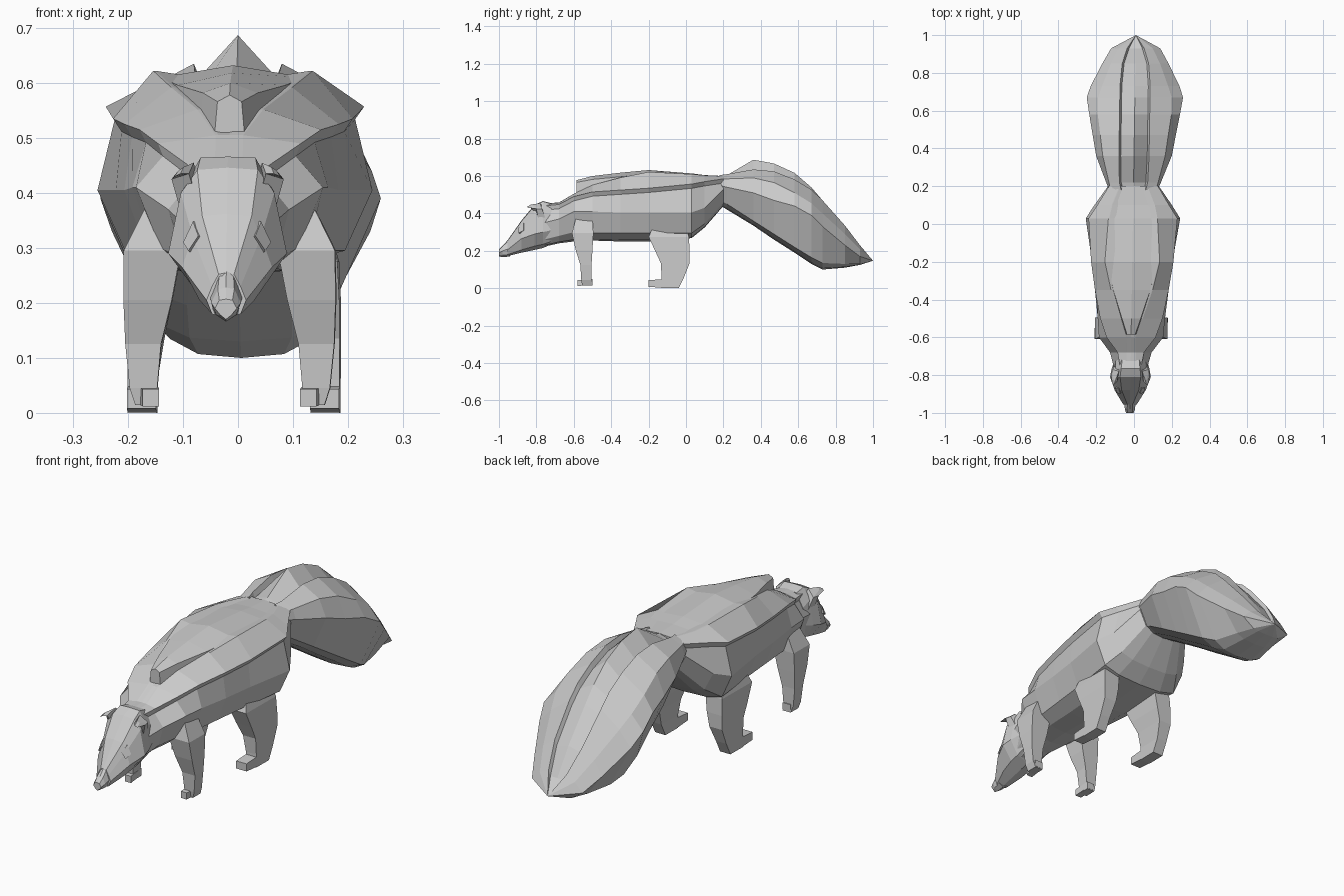
import bpy, bmesh

grey = bpy.data.materials.new("light grey")
grey.diffuse_color = (0.6, 0.6, 0.6, 1)


def lean(y):
    """Sideways drift of the centre line along the animal."""
    return -0.006 + 0.016 * y


def finish(name, bm):
    bmesh.ops.remove_doubles(bm, verts=bm.verts, dist=0.0005)
    bmesh.ops.recalc_face_normals(bm, faces=bm.faces)
    for v in bm.verts:
        v.co.x += lean(v.co.y)
    me = bpy.data.meshes.new(name)
    bm.to_mesh(me)
    bm.free()
    me.materials.append(grey)
    ob = bpy.data.objects.new(name, me)
    bpy.context.collection.objects.link(ob)
    return ob


def loft(bm, rings):
    rows = [[bm.verts.new(p) for p in r] for r in rings]
    n = len(rows[0])
    for a, b in zip(rows, rows[1:]):
        for i in range(n):
            j = (i + 1) % n
            bm.faces.new((a[i], a[j], b[j], b[i]))
    bm.faces.new(rows[0])
    bm.faces.new(rows[-1])


def half_loft(name, stations, round_under=False):
    """Stations are (y, half outline from top centre to bottom centre)."""
    bm = bmesh.new()
    rings = []
    for y, h in stations:
        if round_under:
            (xa, za), (_, zb) = h[-2], h[-1]
            h = h[:-1] + [(xa * .6, zb + (za - zb) * .2), h[-1]]
        rings.append([(x, y, z) for x, z in h] + [(-x, y, z) for x, z in h[-2:0:-1]])
    loft(bm, rings)
    return finish(name, bm)


def pair(name, rings):
    for side, s in (("left", -1), ("right", 1)):
        bm = bmesh.new()
        loft(bm, [[(s * x, y, z) for x, y, z in r] for r in rings])
        finish(side + "_" + name, bm)


def body_ring(top, edge, shell, flank, lower, belly):
    """Back groove, shell with an overhanging step, flank and belly."""
    (ex, ez), (sx, sz) = edge, shell
    return [(0, top), edge, (ex + .005, ez), shell, (sx * .93, sz - .023), flank, lower, (0, belly)]


# Body and neck
half_loft("body", [(y, body_ring(*r)) for y, *r in (
    (-0.76, .455, (.02, .453), (.055, .44), (.088, .35), (.07, .26), .222),
    (-0.68, .458, (.02, .457), (.07, .448), (.11, .37), (.085, .28), .24),
    (-0.60, .505, (.02, .505), (.13, .49), (.17, .41), (.125, .30), .25),
    (-0.50, .54, (.055, .552), (.165, .515), (.178, .41), (.14, .295), .255),
    (-0.35, .58, (.105, .592), (.195, .525), (.195, .405), (.155, .295), .25),
    (-0.20, .60, (.14, .622), (.218, .535), (.213, .405), (.17, .295), .25),
    (0.03, .59, (.125, .61), (.235, .557), (.25, .405), (.20, .295), .268),
    (0.10, .59, (.11, .604), (.19, .57), (.205, .43), (.16, .345), .325),
    (0.20, .585, (.07, .60), (.13, .585), (.135, .53), (.10, .46), .44),
)], True)

# Raised plate along the back
half_loft("back_plate", [
    (y, [(0, z), (w, z - d), (w + .005, z - .07), (0, z - .08)])
    for y, w, z, d in ((-.585, .022, .578, .012), (-.50, .05, .60, .018), (-.35, .098, .618, .022),
                       (-.20, .132, .632, .022), (.03, .118, .614, .01), (.10, .10, .605, .006),
                       (.20, .065, .60, .004))])


def tail_ring(ridge, groove, mantle, flank, lower, bottom):
    """Steep ridge, groove beside it, side mantle, flank and underside."""
    gx, gz = groove
    return [(0, ridge), groove, (gx + .01, gz + .025), mantle, flank, lower, (0, bottom)]


# Tail
half_loft("tail", [(y, tail_ring(*r)) for y, *r in (
    (0.18, .595, (.055, .58), (.12, .585), (.128, .55), (.09, .47), .445),
    (0.22, .605, (.065, .585), (.13, .585), (.145, .54), (.10, .45), .42),
    (0.36, .687, (.07, .610), (.165, .59), (.20, .51), (.135, .36), .335),
    (0.47, .667, (.07, .60), (.18, .565), (.22, .47), (.145, .29), .26),
    (0.58, .617, (.07, .557), (.195, .51), (.24, .44), (.16, .22), .19),
    (0.67, .54, (.07, .503), (.195, .455), (.255, .39), (.155, .165), .13),
    (0.73, .47, (.07, .445), (.175, .40), (.235, .33), (.13, .135), .10),
    (0.85, .325, (.06, .31), (.13, .29), (.175, .23), (.10, .13), .11),
    (0.93, .205, (.035, .205), (.09, .21), (.13, .17), (.07, .13), .125),
)] + [(1.0, [(0, .147)] * 7)], True)

# Head
half_loft("head", [
    (-0.72, [(0, .455), (.045, .452), (.078, .39), (.085, .31), (.06, .25), (0, .235)]),
    (-0.765, [(0, .466), (.05, .464), (.08, .41), (.10, .30), (.06, .235), (0, .215)]),
    (-0.81, [(0, .446), (.055, .442), (.085, .40), (.108, .29), (.06, .225), (0, .205)]),
    (-0.88, [(0, .362), (.045, .358), (.062, .32), (.082, .265), (.05, .205), (0, .19)]),
    (-0.955, [(0, .255), (.014, .252), (.026, .23), (.036, .205), (.026, .18), (0, .172)]),
])

# Nose tip
half_loft("nose", [
    (-0.94, [(0, .272), (.012, .262), (.03, .215), (.022, .18), (0, .17)]),
    (-0.98, [(0, .228), (.015, .225), (.027, .20), (.018, .178), (0, .166)]),
    (-1.00, [(0, .207), (.012, .205), (.02, .19), (.01, .178), (0, .17)]),
])

# Ears
pair("ear", [
    [(.06, -.80, .40), (.085, -.79, .365), (.082, -.75, .37), (.055, -.75, .42)],
    [(.07, -.835, .435), (.102, -.80, .425), (.096, -.77, .425), (.062, -.78, .455)],
    [(.085, -.85, .435), (.096, -.845, .43), (.09, -.82, .44), (.08, -.83, .447)],
])

# Eyes: thin wedges beside the muzzle
pair("eye", [
    [(.05, -.86, .35), (.07, -.86, .31), (.065, -.88, .29), (.048, -.89, .32)],
    [(.062, -.87, .348), (.08, -.868, .31), (.07, -.895, .295), (.052, -.898, .322)],
])


def box_ring(x0, x1, y0, y1, z):
    return [(x0, y0, z), (x1, y0, z), (x1, y1, z), (x0, y1, z)]


# Front legs and paws
pair("front_leg", [box_ring(*r) for r in (
    (.10, .155, -.59, -.50, .37),
    (.088, .192, -.61, -.495, .295),
    (.105, .193, -.59, -.50, .205),
    (.125, .19, -.565, -.505, .125),
    (.132, .182, -.56, -.505, .045),
    (.132, .172, -.555, -.50, .014))])
pair("front_paw", [
    [(.128, -.58, .012), (.158, -.58, .012), (.158, -.58, .043), (.128, -.58, .043)],
    [(.132, -.50, .018), (.172, -.50, .018), (.172, -.50, .05), (.132, -.50, .05)],
])

# Hind legs and paws
pair("hind_leg", [box_ring(*r) for r in (
    (.11, .17, -.17, .0, .34),
    (.105, .19, -.20, .015, .275),
    (.115, .193, -.165, .02, .20),
    (.128, .193, -.135, .02, .135),
    (.14, .193, -.13, -.01, .06),
    (.14, .193, -.13, -.04, 0))])
pair("hind_paw", [
    [(.14, -.20, .008), (.193, -.20, .008), (.193, -.20, .043), (.14, -.20, .043)],
    [(.14, -.10, 0), (.193, -.10, 0), (.193, -.10, .05), (.14, -.10, .05)],
])
